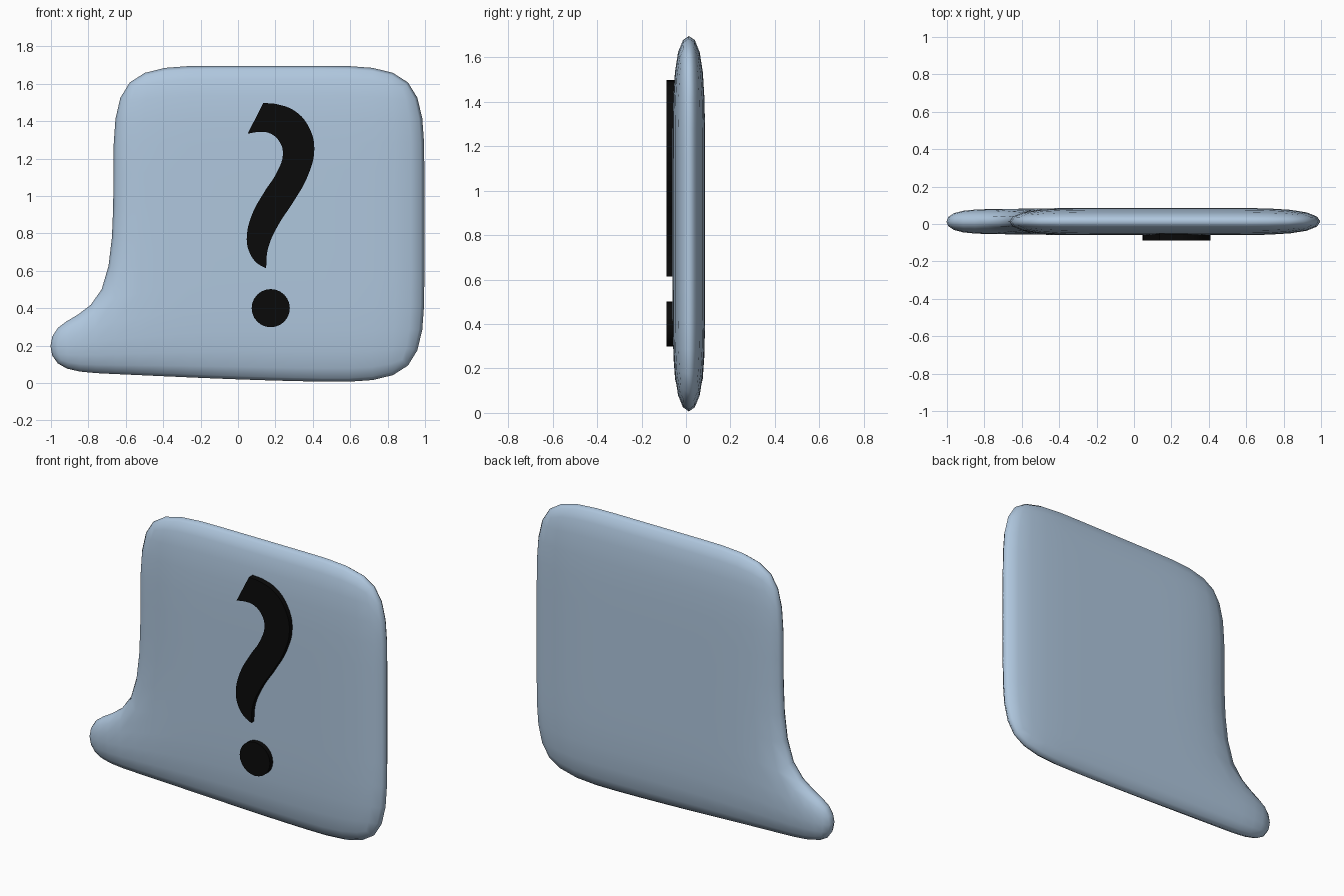
import bpy
import bmesh
from math import radians

cube = bpy.data.objects.get("Cube")
if cube:
    bpy.data.objects.remove(cube, do_unlink=True)


def make_material(name, colour):
    mat = bpy.data.materials.new(name)
    mat.use_nodes = True
    mat.diffuse_color = (*colour, 1)
    mat.node_tree.nodes["Principled BSDF"].inputs["Base Color"].default_value = (*colour, 1)
    return mat


def activate(obj):
    bpy.ops.object.select_all(action="DESELECT")
    obj.select_set(True)
    bpy.context.view_layer.objects.active = obj


pale_blue = make_material("pale_blue", (0.43, 0.57, 0.73))
black = make_material("black", (0.003, 0.003, 0.003))

# Speech bubble: a flat cage with a tail cell, thickened and subdivided
columns = [-0.69, -0.12, 0.45, 1.02]
bottoms = [0.035, 0.0, -0.02, -0.02]
lowers = [0.4, 0.54, 0.56, 0.56]
bm = bmesh.new()
grid = [[bm.verts.new((x, 0, z)) for z in (low, mid, 1.14, 1.72)]
        for x, low, mid in zip(columns, bottoms, lowers)]
for left, right in zip(grid, grid[1:]):
    for j in range(3):
        bm.faces.new((left[j], right[j], right[j + 1], left[j + 1]))
tail = [bm.verts.new((-1.03, 0, z)) for z in (0.05, 0.34)]
bm.faces.new((tail[0], grid[0][0], grid[0][1], tail[1]))
mesh = bpy.data.meshes.new("speech_bubble")
bm.to_mesh(mesh)
bm.free()
bubble = bpy.data.objects.new("speech_bubble", mesh)
bpy.context.collection.objects.link(bubble)
bubble.location.y = 0.013
mesh.materials.append(pale_blue)
solid = bubble.modifiers.new("thickness", "SOLIDIFY")
solid.thickness = 0.146
solid.offset = 0
rounding = bubble.modifiers.new("rounding", "SUBSURF")
rounding.levels = rounding.render_levels = 2
activate(bubble)
bpy.ops.object.shade_smooth()


# Raised symbol pieces on the front
def raised_plate(name, points, corners=()):
    curve = bpy.data.curves.new(name, "CURVE")
    curve.dimensions = "2D"
    curve.fill_mode = "BOTH"
    curve.extrude = 0.019
    curve.resolution_u = 6
    spline = curve.splines.new("BEZIER")
    spline.bezier_points.add(len(points) - 1)
    spline.use_cyclic_u = True
    for i, (x, z) in enumerate(points):
        p = spline.bezier_points[i]
        p.co = (x, z, 0)
        p.handle_left_type = p.handle_right_type = "VECTOR" if i in corners else "AUTO"
    obj = bpy.data.objects.new(name, curve)
    bpy.context.collection.objects.link(obj)
    obj.location.y = -0.069
    obj.rotation_euler.x = radians(90)
    curve.materials.append(black)
    activate(obj)
    bpy.ops.object.convert(target="MESH")
    bpy.ops.object.shade_smooth_by_angle(angle=radians(30))


hook = [(0.135, 1.497), (0.21, 1.49), (0.31, 1.45), (0.38, 1.365), (0.408, 1.25),
        (0.37, 1.1), (0.3, 0.975), (0.21, 0.835), (0.16, 0.717), (0.15, 0.613),
        (0.095, 0.647), (0.057, 0.71), (0.047, 0.78), (0.075, 0.9), (0.14, 1.02),
        (0.21, 1.13), (0.24, 1.225), (0.222, 1.29), (0.17, 1.335), (0.11, 1.342),
        (0.052, 1.333)]
raised_plate("symbol_hook", hook, corners=(0, 9, 20))

r = 0.102
raised_plate("symbol_dot", [(0.175 + r, 0.4), (0.175, 0.4 + r), (0.175 - r, 0.4), (0.175, 0.4 - r)])
